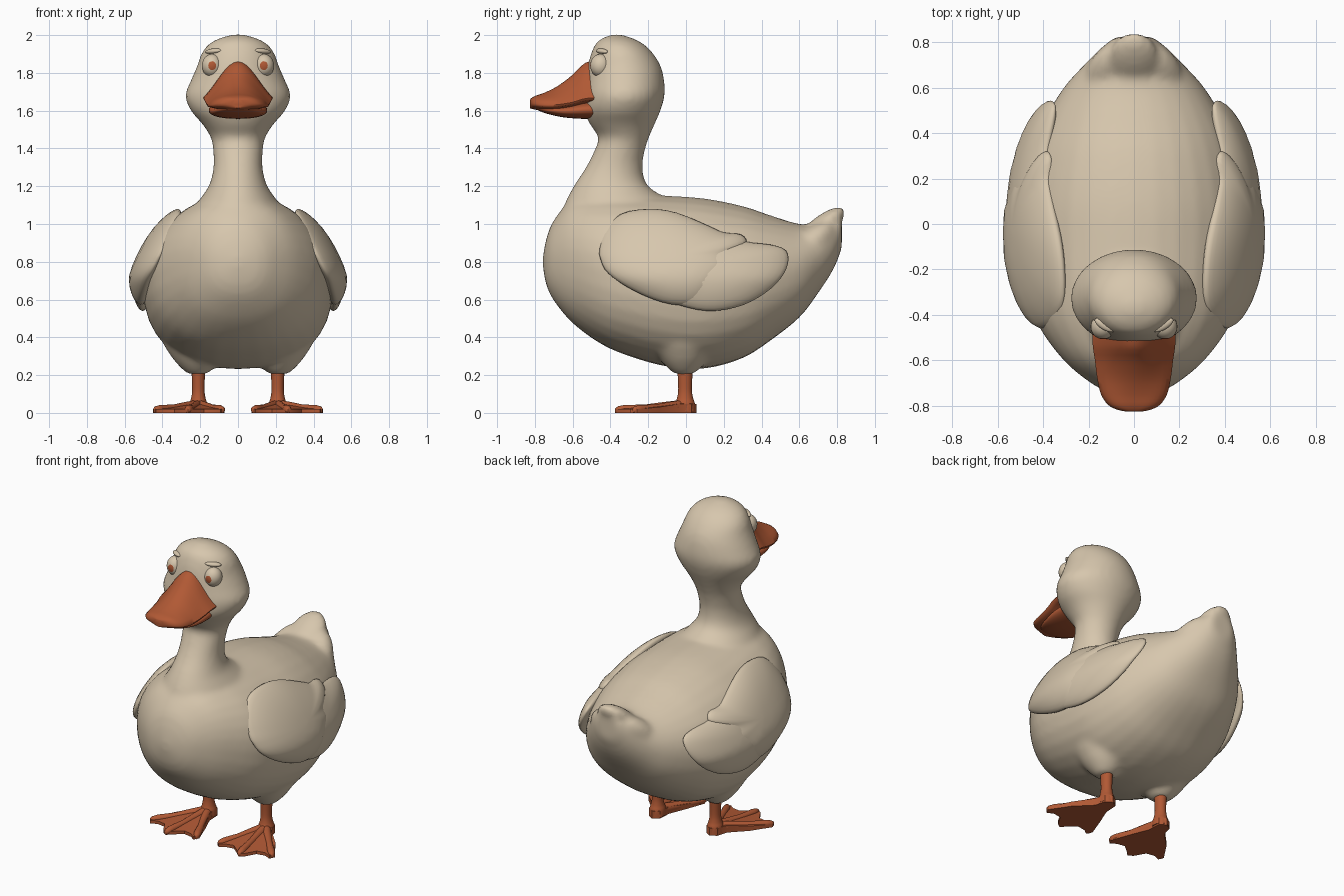
import bpy, bmesh, math
from mathutils import Vector, Matrix

if "Cube" in bpy.data.objects:
    bpy.data.objects.remove(bpy.data.objects["Cube"])


def material(name, rgb):
    m = bpy.data.materials.new(name)
    m.diffuse_color = (*rgb, 1)
    m.use_nodes = True
    m.node_tree.nodes["Principled BSDF"].inputs["Base Color"].default_value = m.diffuse_color
    return m


CREAM = material("cream_feathers", (0.68, 0.57, 0.42))
ORANGE = material("burnt_orange", (0.44, 0.10, 0.035))


def smooth_rows(rows, n=4):
    """Catmull-Rom resampling of parameter rows."""
    out = []
    for i in range(len(rows) - 1):
        p = [rows[max(0, min(len(rows) - 1, i + k))] for k in (-1, 0, 1, 2)]
        for j in range(n):
            t = j / n
            out.append([0.5 * (2 * b + (c - a) * t + (2 * a - 5 * b + 4 * c - d) * t * t
                               + (3 * b - a - 3 * c + d) * t ** 3) for a, b, c, d in zip(*p)])
    return out + [list(rows[-1])]


def loft(bm, rings):
    """Skin a stack of closed rings and cap both ends."""
    vs = [[bm.verts.new(p) for p in r] for r in rings]
    n = len(vs[0])
    for a, b in zip(vs, vs[1:]):
        for i in range(n):
            bm.faces.new((a[i], a[(i + 1) % n], b[(i + 1) % n], b[i]))
    bm.faces.new(vs[0])
    bm.faces.new(vs[-1])


def ball(bm, loc, size, rot=(0, 0, 0)):
    mat = Matrix.Translation(loc)
    for ang, ax in zip(rot, "XYZ"):
        mat = mat @ Matrix.Rotation(ang, 4, ax)
    return bmesh.ops.create_uvsphere(bm, u_segments=24, v_segments=16, radius=1,
                                     matrix=mat @ Matrix.Diagonal((*size, 1)))


def finish(bm, name, mats, mirror=False, angle=None):
    bmesh.ops.recalc_face_normals(bm, faces=bm.faces[:])
    me = bpy.data.meshes.new(name)
    bm.to_mesh(me)
    bm.free()
    ob = bpy.data.objects.new(name, me)
    bpy.context.collection.objects.link(ob)
    for m in mats:
        me.materials.append(m)
    bpy.context.view_layer.objects.active = ob
    ob.select_set(True)
    if angle:
        bpy.ops.object.shade_smooth_by_angle(angle=math.radians(angle))
    else:
        bpy.ops.object.shade_smooth()
    ob.select_set(False)
    if mirror:
        ob.modifiers.new("mirror", 'MIRROR').use_mirror_merge = False
    return ob


ANG = [2 * math.pi * i / 32 for i in range(32)]


def z_ring(x, z, y0, y1, w):
    return [(x + w * math.cos(a), (y0 + y1) / 2 + (y1 - y0) / 2 * math.sin(a), z) for a in ANG]


def belly_ring(y, zb, zt, w):
    pts = []
    for a in ANG:
        c, s = math.cos(a), math.sin(a)
        e = 0.85 if s < 0 else 1.0
        pts.append((w * math.copysign(abs(c) ** e, c), y,
                    (zb + zt) / 2 + (zt - zb) / 2 * math.copysign(abs(s) ** e, s)))
    return pts


# Body, neck, head, thighs and tail, fused into one skin
bm = bmesh.new()
trunk = [(-.757, .77, .83, .03), (-.74, .68, .92, .11), (-.70, .595, 1.02, .19), (-.6, .475, 1.13, .31),
         (-.45, .365, 1.16, .42), (-.3, .30, 1.16, .475), (-.1, .245, 1.15, .50), (.1, .235, 1.135, .50),
         (.3, .29, 1.095, .46), (.45, .385, 1.045, .40), (.6, .505, 1.0, .31), (.7, .635, 1.0, .22),
         (.78, .76, 1.03, .14), (.825, .87, 1.07, .08)]
loft(bm, [belly_ring(*r) for r in smooth_rows(trunk)])
neck = [(.9, -.72, .1, .30), (1.1, -.645, -.06, .22), (1.2, -.595, -.20, .155), (1.3, -.53, -.23, .13),
        (1.4, -.48, -.215, .133), (1.46, -.465, -.195, .145), (1.53, -.51, -.165, .19), (1.6, -.54, -.135, .25),
        (1.68, -.54, -.113, .28), (1.76, -.53, -.115, .25), (1.84, -.52, -.135, .215), (1.91, -.50, -.18, .19),
        (1.96, -.475, -.235, .145), (1.99, -.43, -.30, .08), (2.004, -.385, -.35, .02)]
loft(bm, [z_ring(0, *r) for r in smooth_rows(neck)])
for s in (-1, 1):
    thigh = [(.55, .22), (.4, .195), (.3, .14), (.24, .09), (.205, .05)]
    loft(bm, [z_ring(s * .215, z, -.01 - r, -.01 + r, r) for z, r in smooth_rows(thigh)])
    ball(bm, (s * .13, .66, .89), (.085, .17, .075), (.75, 0, s * .35))
ball(bm, (0, .72, .99), (.11, .15, .055), (.65, 0, 0))
body = finish(bm, "body", [CREAM])
rm = body.modifiers.new("fuse", 'REMESH')
rm.mode, rm.voxel_size, rm.use_smooth_shade = 'VOXEL', 0.018, True
sm = body.modifiers.new("soften", 'SMOOTH')
sm.factor, sm.iterations = 0.5, 8


# Wings: domed pads that hug the flank
def wing_pad(name, outline, thick, lift):
    pts = [Vector(p) for p in smooth_rows(outline + outline[:1], 3)[:-1]]
    mid = sum(pts, Vector((0, 0))) / len(pts)

    def ring(t, side):
        out = []
        for p in pts:
            y, z = mid + (p - mid) * t
            x = .51 - .67 * max(0, z - .7) ** 1.3 - .3 * (y + .05) ** 2
            out.append((x + lift + side * thick * (1 - t ** 3) ** .6, y, z))
        return out
    bm = bmesh.new()
    ts = [.02, .2, .4, .6, .75, .86, .94, .98]
    loft(bm, [ring(t, 1) for t in ts] + [ring(1, 0)] + [ring(t, -1) for t in ts[::-1]])
    finish(bm, name, [CREAM], mirror=True)


wing_pad("wing_flight_feathers", [
    (-.35, .82), (-.3, .97), (-.1, 1.02), (.12, .975), (.3, .91), (.45, .89), (.53, .86), (.54, .79),
    (.5, .71), (.42, .635), (.3, .57), (.15, .54), (0, .56), (-.2, .64)], .055, .005)
wing_pad("wing_shoulder", [
    (-.46, .84), (-.44, .95), (-.35, 1.05), (-.2, 1.08), (-.05, 1.06), (.12, .99), (.2, .955), (.29, .945),
    (.32, .9), (.25, .84), (.26, .77), (.2, .71), (.13, .62), (.05, .575), (-.08, .575),
    (-.22, .62), (-.35, .69), (-.43, .76)], .07, .005)


# Upper bill: bell-shaped sections from brow to tip
def bill_ring(y, w, edge, top, peak):
    up, low = [], []
    for i in range(17):
        s = -1 + i / 8
        bell = (1 - peak) * (1 - s * s) ** .5 + peak * (.5 + .5 * math.cos(math.pi * s)) ** .85
        lip = .022 * (1 - s ** 4)
        up.append((s * w, y, edge + lip + (top - edge - .022) * bell))
        low.append((s * w * .97, y, edge - .012 - .02 * (1 - s * s)))
    return up + low[::-1]


bm = bmesh.new()
upper = [(-.43, .185, 1.67, 1.87, .9), (-.53, .182, 1.665, 1.855, .9), (-.6, .172, 1.645, 1.79, .85),
         (-.68, .162, 1.632, 1.73, .7), (-.75, .145, 1.632, 1.695, .4), (-.795, .115, 1.637, 1.68, .1),
         (-.817, .075, 1.642, 1.668, 0), (-.826, .03, 1.645, 1.658, 0)]
loft(bm, [bill_ring(*r) for r in smooth_rows(upper, 3)])
finish(bm, "upper_bill", [ORANGE], angle=60)

# Lower bill
bm = bmesh.new()
lower = [(-.43, .15, 1.56, 1.66), (-.55, .155, 1.557, 1.65), (-.65, .14, 1.565, 1.63),
         (-.73, .11, 1.582, 1.625), (-.775, .07, 1.598, 1.622), (-.79, .025, 1.606, 1.618)]
loft(bm, [belly_ring(y, zb, zt, w) for y, w, zb, zt in smooth_rows(lower, 3)])
finish(bm, "lower_bill", [ORANGE])

# Eyes: pole faces forward, and the faces round it form the iris
bm = bmesh.new()
ball(bm, (.137, -.452, 1.838), (.054, .062, .055), (math.pi / 2, 0, 0))
for f in bm.faces:
    f.material_index = int(f.calc_center_median().y < -.452 - .055 * .93)
finish(bm, "eye", [CREAM, ORANGE], mirror=True)

# Brows
bm = bmesh.new()
ball(bm, (.13, -.445, 1.915), (.05, .02, .014), (0, .1, .55))
finish(bm, "brow", [CREAM], mirror=True)

# Shanks
bm = bmesh.new()
shank = [(.01, .055), (.05, .052), (.08, .042), (.13, .036), (.25, .042)]
loft(bm, [z_ring(.21, z, -.005 - r, -.005 + r, r * .9) for z, r in smooth_rows(shank)])
finish(bm, "shank", [ORANGE], mirror=True, angle=50)

# Webbed feet: scalloped slab with a raised heel
heel = Vector((.21, -.01))
tips = [Vector((.085, -.31)), Vector((.265, -.36)), Vector((.435, -.27))]
web = [(.17, .03), (.165, -.06), (.12, -.17), (.072, -.30), (.092, -.335), (.125, -.31), (.18, -.30),
       (.235, -.345), (.265, -.375), (.295, -.355), (.335, -.285), (.39, -.275), (.435, -.295), (.45, -.26),
       (.37, -.14), (.27, -.04), (.25, .03), (.21, .055)]


def web_ring(top, k):
    out = []
    for x, y in web:
        p = heel + (Vector((x, y)) - heel) * k
        d = (p - heel).length
        out.append((p.x, p.y, .02 + .035 * max(0, 1 - d / .3) if top else 0))
    return out


bm = bmesh.new()
loft(bm, [web_ring(False, .1), web_ring(False, 1), web_ring(True, 1),
          web_ring(True, .65), web_ring(True, .35), web_ring(True, .05)])
finish(bm, "foot_web", [ORANGE], mirror=True, angle=40)

# Toe ridges running from ankle to tip
bm = bmesh.new()
for tip in tips:
    d = (tip - heel).normalized()
    rings = []
    for t, r, h in [(0, .03, .07), (.3, .025, .058), (.6, .02, .044), (.9, .023, .042), (1, .018, .035),
                    (1.04, .006, .025)]:
        p = heel.lerp(tip, t)
        rings.append([(p.x - d.y * r * math.cos(a), p.y + d.x * r * math.cos(a),
                       h / 2 + h / 2 * math.sin(a)) for a in ANG[::2]])
    loft(bm, rings)
finish(bm, "toes", [ORANGE], mirror=True, angle=60)
